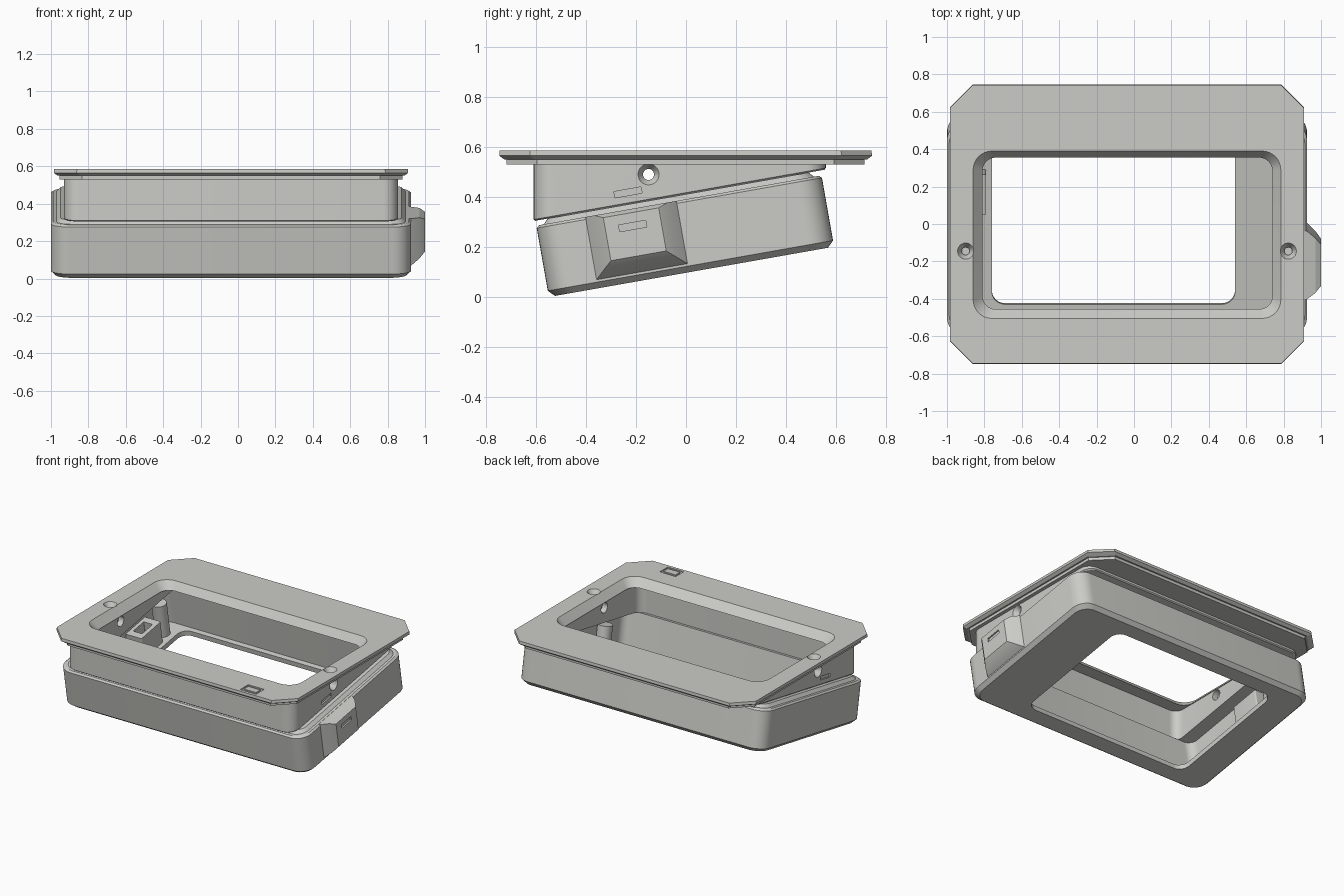
import bpy, bmesh, math
from mathutils import Matrix, Vector

if "Cube" in bpy.data.objects:
    bpy.data.objects.remove(bpy.data.objects["Cube"])

TILT = math.radians(10)
# tilted frame of the tray: origin at the middle of its underside
TRAY = Matrix.Translation((0, 0.022, 0.1)) @ Matrix.Rotation(TILT, 4, 'X')
grey = bpy.data.materials.new("warm_grey")
grey.diffuse_color = (0.6, 0.6, 0.57, 1)
grey.use_nodes = True
grey.node_tree.nodes["Principled BSDF"].inputs["Base Color"].default_value = grey.diffuse_color
SEG = 8


def finish(name, bm, matrix=None, helper=False):
    bmesh.ops.recalc_face_normals(bm, faces=bm.faces)
    me = bpy.data.meshes.new(name)
    bm.to_mesh(me)
    bm.free()
    me.materials.append(grey)
    ob = bpy.data.objects.new(name, me)
    bpy.context.collection.objects.link(ob)
    if matrix:
        ob.matrix_world = matrix
    if helper:
        ob.hide_render = True
        ob.hide_viewport = True
        ob.display_type = 'WIRE'
    return ob


def outline(x0, x1, y0, y1, r, cut=False):
    """Rectangle with round or straight-cut corners, anticlockwise."""
    pts = []
    for k, (cx, cy) in enumerate(((x1 - r, y1 - r), (x0 + r, y1 - r),
                                  (x0 + r, y0 + r), (x1 - r, y0 + r))):
        for i in range(SEG + 1):
            t = i / SEG
            a = t * math.pi / 2
            u, v = (1 - t, t) if cut else (math.cos(a), math.sin(a))
            c, s = ((1, 0), (0, 1), (-1, 0), (0, -1))[k]
            pts.append((cx + r * (u * c - v * s), cy + r * (u * s + v * c)))
    return pts


def ring(name, loops, matrix=None, helper=False):
    """Closed frame lofted through (outline, height) loops; height may depend on y."""
    bm = bmesh.new()
    rows = [[bm.verts.new((x, y, z(y) if callable(z) else z)) for x, y in pts]
            for pts, z in loops]
    n = len(rows[0])
    for a, b in zip(rows, rows[1:] + rows[:1]):
        for i in range(n):
            j = (i + 1) % n
            bm.faces.new((a[i], a[j], b[j], b[i]))
    return finish(name, bm, matrix, helper)


def box(name, x0, x1, y0, y1, z0, z1, matrix=None, helper=False):
    bm = bmesh.new()
    bmesh.ops.create_cube(bm, size=1)
    for v in bm.verts:
        v.co = Vector(((x0, x1)[v.co.x > 0], (y0, y1)[v.co.y > 0], (z0, z1)[v.co.z > 0]))
    return finish(name, bm, matrix, helper)


def cone(name, r1, r2, depth, matrix, helper=False):
    bm = bmesh.new()
    bmesh.ops.create_cone(bm, cap_ends=True, segments=24, radius1=r1, radius2=r2, depth=depth)
    return finish(name, bm, matrix, helper)


def cut(ob, cutter):
    m = ob.modifiers.new("cut", 'BOOLEAN')
    m.operation = 'DIFFERENCE'
    m.solver = 'EXACT'
    m.object = cutter


# --- top plate with cut corners and a bevelled window
def plate_edge(d):
    return outline(-0.985 + d, 0.91 - d, -0.748 + d, 0.745 - d, 0.122, True)


plate = ring("top_plate", [
    (plate_edge(0.002), 0.585), (plate_edge(0), 0.565), (plate_edge(0.02), 0.55),
    (plate_edge(0.03), 0.55), (plate_edge(0.03), 0.53),
    (outline(-0.81, 0.74, -0.455, 0.355, 0.07), 0.53),
    (outline(-0.86, 0.785, -0.505, 0.39, 0.10), 0.585)])


# --- upper sleeve with a sloping lower edge
def slope(w):
    return lambda y: 0.1 + (y - 0.022) * math.tan(TILT) + w / math.cos(TILT)


def sleeve_edge(d):
    return outline(-0.93 + d, 0.855 - d, -0.61 + d, 0.56 - d, 0.08)


sleeve_in = outline(-0.815, 0.745, -0.545, 0.48, 0.06)
sleeve = ring("upper_sleeve", [
    (sleeve_edge(0), 0.532), (sleeve_edge(0), slope(0.316)),
    (sleeve_edge(0.006), slope(0.31)), (sleeve_in, slope(0.31)), (sleeve_in, 0.532)])


# --- lower tray, tilted, with a sloped rim and a floor around the window
def tray_edge(d, r=0.1):
    return outline(-1.0 + d, 0.925 - d, -0.58 + d, 0.58 - d, r)


tray_in = outline(-0.915, 0.84, -0.495, 0.495, 0.06)
window = outline(-0.76, 0.54, -0.452, 0.46, 0.07)
tray = ring("lower_tray", [
    (tray_edge(0.025, 0.09), 0), (tray_edge(0), 0.025), (tray_edge(0), 0.28),
    (tray_edge(0.012), 0.29), (tray_edge(0.03, 0.08), 0.29), (tray_edge(0.05, 0.07), 0.31),
    (tray_in, 0.31), (tray_in, 0.035), (window, 0.035), (window, 0)], TRAY)

# --- connector housing on the right side, with sloped flanks
bm = bmesh.new()
rows = []
for x, y0, y1, z0, z1 in ((0.915, -0.38, -0.01, 0.03, 0.29), (0.925, -0.38, -0.01, 0.035, 0.29),
                          (0.97, -0.345, -0.048, 0.068, 0.29), (1.0, -0.31, -0.085, 0.1, 0.275)):
    rows.append([bm.verts.new((x, y, z)) for y, z in ((y0, z0), (y1, z0), (y1, z1), (y0, z1))])
for a, b in zip(rows, rows[1:]):
    for i in range(4):
        j = (i + 1) % 4
        bm.faces.new((a[i], a[j], b[j], b[i]))
bm.faces.new(rows[0])
bm.faces.new(rows[-1])
housing = finish("connector_housing", bm, TRAY)
cut(housing, box("housing_slot_cutter", 0.99, 1.05, -0.255, -0.145, 0.208, 0.235, TRAY, True))

# --- screw holes: countersunk, through the plate and through the sleeve sides
for side, px, sx, inner in ((-1, -0.9, -0.93, -0.815), (1, 0.825, 0.855, 0.745)):
    tag = "left" if side < 0 else "right"
    down = Matrix.Translation((px, -0.145, 0.565))
    cut(plate, cone("plate_sink_" + tag, 0.02, 0.044, 0.042, down, True))
    cut(plate, cone("plate_bore_" + tag, 0.021, 0.021, 0.2, down, True))
    turn = Matrix.Rotation(side * math.pi / 2, 4, 'Y')
    spot = Matrix.Translation((sx - side * 0.015, -0.15, 0.49)) @ turn
    cut(sleeve, cone("side_sink_" + tag, 0.022, 0.044, 0.036, spot, True))
    cut(sleeve, cone("side_bore_" + tag, 0.022, 0.022, 0.4, spot, True))
    inside = Matrix.Translation((inner, -0.15, 0.49)) @ turn
    cut(sleeve, cone("inner_bore_" + tag, 0.036, 0.036, 0.08, inside, True))
    # narrow slot beside each side hole
    cut(sleeve, box("sleeve_slot_" + tag, sx - 0.01, sx + 0.01, -0.25, -0.14, 0.345, 0.37,
                    TRAY, True))

# --- rectangular groove on the plate
big = outline(0.525, 0.65, -0.725, -0.635, 0.002)
small = outline(0.54, 0.635, -0.705, -0.655, 0.002)
cut(plate, ring("plate_groove_cutter", [(big, 0.6), (big, 0.577), (small, 0.577), (small, 0.6)],
                helper=True))

# --- inner socket blocks and screw posts on the tray floor
for tag, x0, x1, y0, y1, top, px, py in (
        ("left", -0.92, -0.79, 0.06, 0.28, 0.19, -0.85, 0.36),
        ("right", 0.745, 0.845, -0.32, -0.1, 0.1, 0.795, -0.21)):
    frame = outline(x0, x1, y0, y1, 0.01)
    hole = outline(x0 + 0.03, x1 - 0.03, y0 + 0.05, y1 - 0.05, 0.005)
    ring("socket_block_" + tag, [(frame, 0.03), (frame, top), (hole, top), (hole, 0.03)], TRAY)
    cone("screw_post_" + tag, 0.05, 0.05, 0.24, TRAY @ Matrix.Translation((px, py, 0.15)))

# --- smooth rounded corners, crisp edges
for ob in bpy.context.scene.objects:
    if not ob.hide_render:
        ob.select_set(True)
        bpy.context.view_layer.objects.active = ob
bpy.ops.object.shade_smooth_by_angle(angle=math.radians(25))
